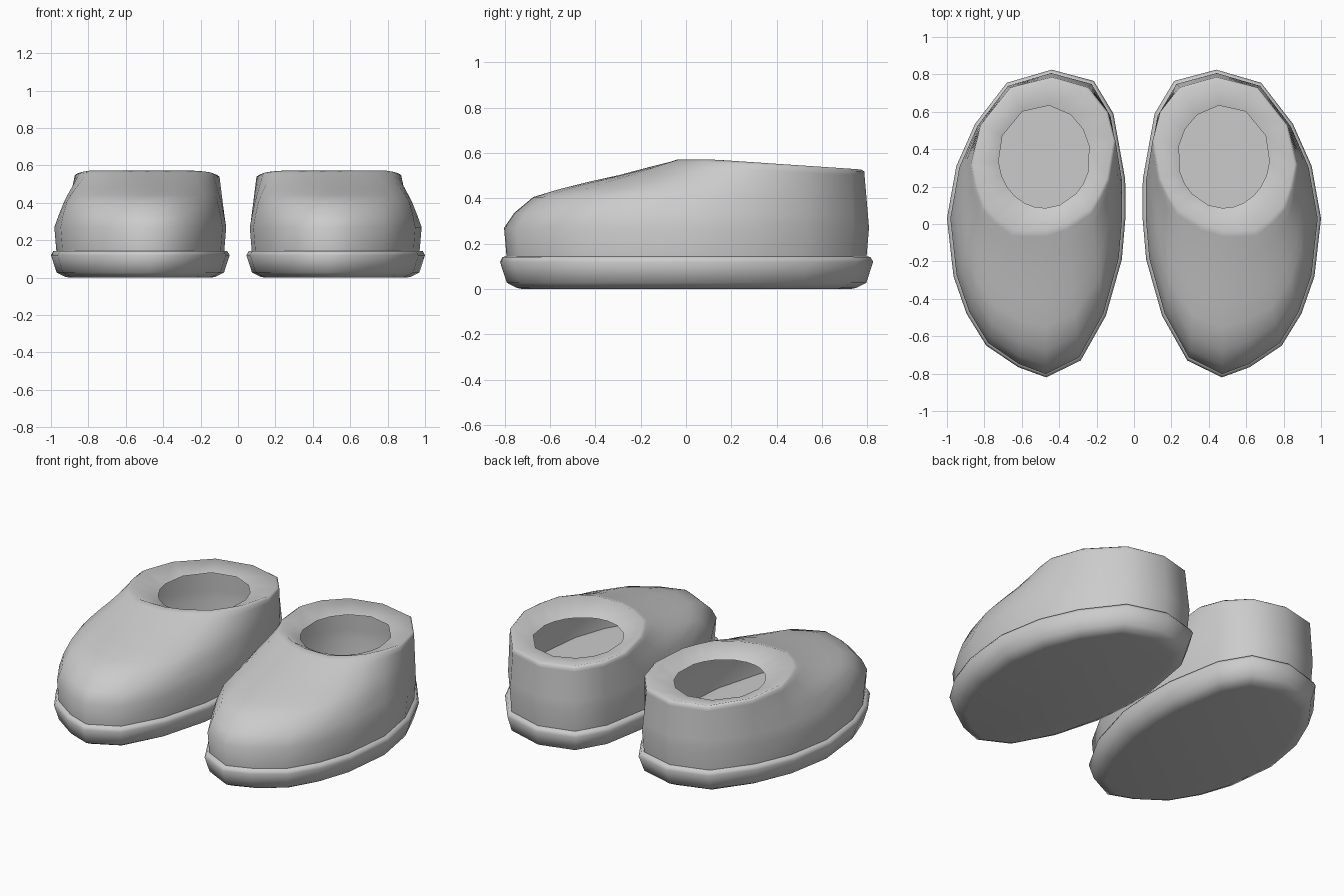
import bpy, bmesh, math

if "Cube" in bpy.data.objects:
    bpy.data.objects.remove(bpy.data.objects["Cube"])

grey = bpy.data.materials.new("plain_grey")
grey.diffuse_color = (0.6, 0.6, 0.6, 1)
grey.use_nodes = True
grey.node_tree.nodes["Principled BSDF"].inputs["Base Color"].default_value = grey.diffuse_color

# Sole outline, from the heel round the outer side to the toe and back
OUTLINE = [(.44, .825), (.68, .755), (.85, .535), (.95, .31), (1.0, .03), (.965, -.28),
           (.895, -.48), (.79, -.65), (.62, -.765), (.47, -.82), (.285, -.73), (.15, -.49),
           (.065, -.19), (.045, .04), (.047, .24), (.11, .59), (.215, .765)]
# Outer edge of the collar, point for point with the outline
COLLAR = [(.44, .785), (.66, .73), (.82, .53), (.87, .32), (.845, .20), (.805, .09),
          (.74, .02), (.65, -.045), (.56, -.048), (.47, -.045), (.36, -.01), (.23, .07),
          (.18, .15), (.135, .24), (.10, .45), (.14, .60), (.245, .73)]
CX, HW, HL = .52, .48, .82        # outline centre and half sizes
HX, HY = .48, .36                 # foot opening centre


def mix(a, b, t):
    return a + (b - a) * t


def inset(d, z):
    """Outline ring pulled in by d at height z."""
    return [(CX + (x - CX) * (HW - d) / HW, y * (HL - d) / HL, z) for x, y in OUTLINE]


def collar_z(y):
    return .572 - .065 * max(0, y - .1)


def loft(name, rings, side, caps):
    bm = bmesh.new()
    loops = [[bm.verts.new((side * x, y, z)) for x, y, z in r] for r in rings]
    n = len(loops[0])
    for a, b in zip(loops, loops[1:]):
        for i in range(n):
            j = (i + 1) % n
            # the lists run clockwise seen from above
            bm.faces.new((a[j], a[i], b[i], b[j]) if side > 0 else (a[i], a[j], b[j], b[i]))
    if caps:
        bm.faces.new(loops[0])
        bm.faces.new(loops[-1])
        bmesh.ops.recalc_face_normals(bm, faces=bm.faces[:])
    for f in bm.faces:
        f.smooth = True
    me = bpy.data.meshes.new(name)
    bm.to_mesh(me)
    bm.free()
    me.materials.append(grey)
    ob = bpy.data.objects.new(name, me)
    bpy.context.collection.objects.link(ob)


# Sole: rounded bottom edge, widest near the top, small lip
sole = [inset(.10, 0), inset(.075, .005), inset(.03, .028), inset(0, .12),
        inset(.012, .142), inset(.04, .145), inset(.07, .145)]

# Upper: wall, then a rise that sweeps back over the toe to the collar
base = inset(.018, .27)
upper = [inset(.03, .13), base]
for t, f in ((.06, .22), (.17, .45), (.33, .57), (.49, .67), (.67, .77), (.85, .89), (.97, .965)):
    ring = []
    for (bx, by, bz), (cx, cy) in zip(base, COLLAR):
        w = min(1, max(0, (.2 - by) / .6))       # toe weight
        s = mix(f, t, w)
        ring.append((mix(bx, cx, s), mix(by, cy, s), mix(bz, collar_z(cy), f)))
    upper.append(ring)

# Collar: soft edge, then dips to the oval foot opening
rim, hole = [], []
for x, y in COLLAR:
    rim.append((mix(x, HX, .03), mix(y, HY, .03), collar_z(y)))
    a = math.atan2((y - HY) / .275, (x - HX) / .245)
    hole.append((HX + .245 * math.cos(a), HY + .275 * math.sin(a), .505))
upper += [rim, hole]

for label, side in (("left", 1), ("right", -1)):
    loft(label + "_shoe_sole", sole, side, True)
    loft(label + "_shoe_upper", upper, side, False)
